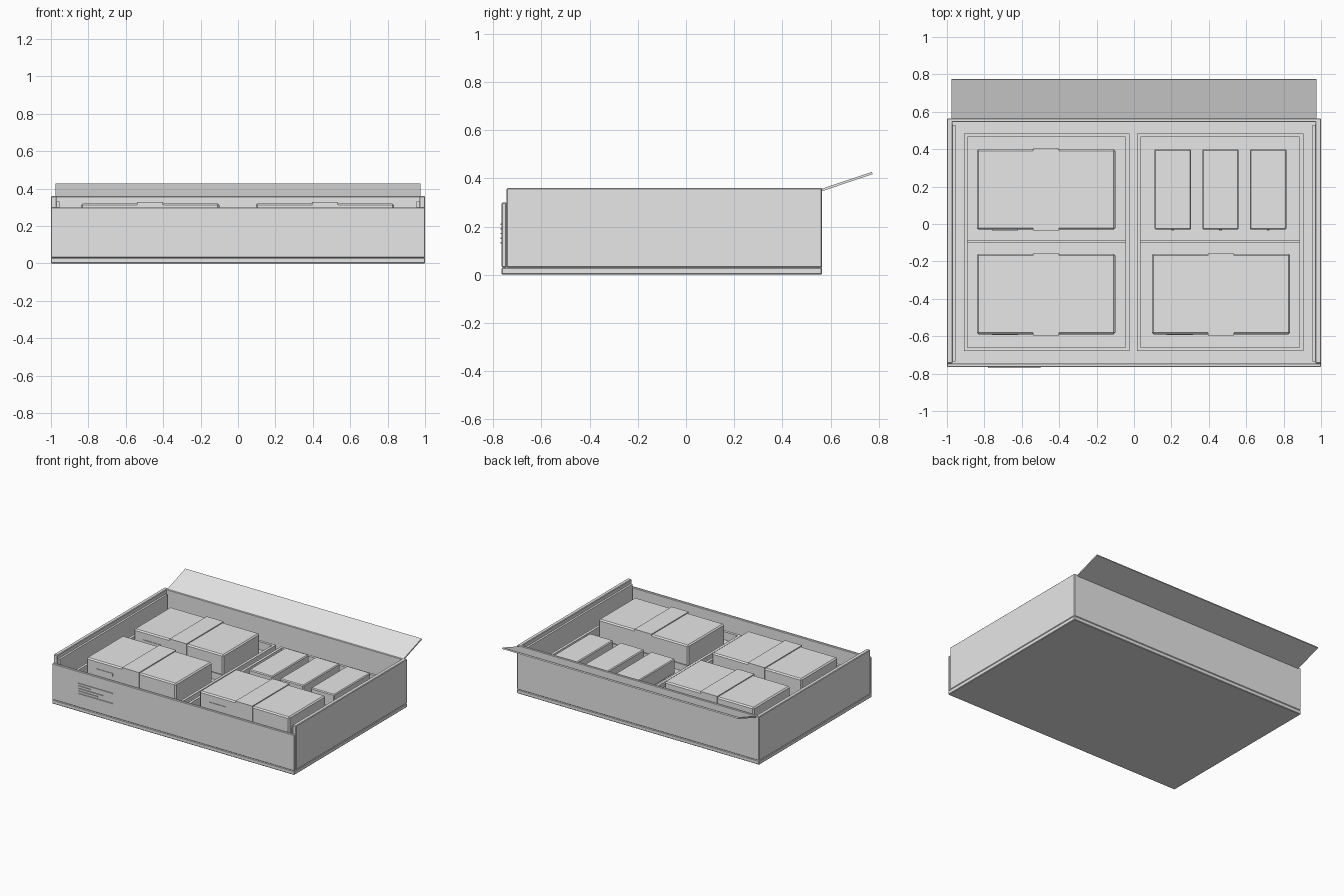
import bpy
from math import atan2, hypot
from mathutils import Matrix

cube = bpy.data.objects.get("Cube")
if cube:
    bpy.data.objects.remove(cube, do_unlink=True)

grey = bpy.data.materials.new("light grey")
grey.use_nodes = True
COLOUR = (0.8, 0.8, 0.8, 1)
grey.diffuse_color = COLOUR
grey.node_tree.nodes["Principled BSDF"].inputs["Base Color"].default_value = COLOUR


def block(name, x, y, z, bevel=0.0):
    """Box between the given (low, high) limits, with an optional small chamfer."""
    bpy.ops.mesh.primitive_cube_add(size=1)
    ob = bpy.context.object
    ob.name = name
    centre = Matrix.Translation([sum(r) / 2 for r in (x, y, z)])
    size = Matrix.Diagonal([r[1] - r[0] for r in (x, y, z)] + [1])
    ob.data.transform(centre @ size)
    ob.data.materials.append(grey)
    if bevel:
        mod = ob.modifiers.new("chamfer", "BEVEL")
        mod.width = bevel
        mod.segments = 1
    return ob


LEFT, RIGHT, FRONT, BACK = -1.0, 1.0, -0.765, 0.565
BASE, RIM, TRAY_FLOOR = 0.03, 0.22, 0.16

# Outer case
block("case_base", (LEFT, RIGHT), (FRONT, BACK), (0, BASE), 0.004)
block("front_panel", (LEFT, RIGHT), (FRONT, -0.745), (BASE, 0.30), 0.004)
block("back_panel", (LEFT, RIGHT), (0.545, BACK), (BASE, 0.36), 0.004)
for side, s in (("left", 1), ("right", -1)):
    block(side + "_panel", sorted((s * 0.97, s)), (-0.745, BACK), (BASE, 0.36), 0.004)
    block(side + "_liner", sorted((s * 0.955, s * 0.97)), (-0.735, 0.53), (BASE, 0.33))

# Open lid flap hinged on the back panel
dy, dz = 0.208, 0.07
flap = block("lid_flap", (-0.975, 0.975), (0, hypot(dy, dz)), (-0.005, 0.005))
flap.data.transform(Matrix.Translation((0, BACK, 0.352)) @ Matrix.Rotation(atan2(dz, dy), 4, "X"))


# Two trays, each with a rim and a cross divider
def tray(side, x0, x1):
    y0, y1, t = -0.68, 0.485, 0.02
    block(side + "_tray_floor", (x0 + t, x1 - t), (y0 + t, y1 - t), (BASE, TRAY_FLOOR))
    block(side + "_tray_outer_rim", (x0, x0 + t), (y0, y1), (BASE, RIM))
    block(side + "_tray_inner_rim", (x1 - t, x1), (y0, y1), (BASE, RIM))
    for end, y in (("front", y0), ("back", y1 - t)):
        block(f"{side}_tray_{end}_rim", (x0 + t, x1 - t), (y, y + t), (BASE, RIM))
    block(side + "_tray_divider", (x0 + t, x1 - t), (-0.1, -0.088), (TRAY_FLOOR, RIM - 0.01))


tray("right", -0.91, -0.025)
tray("left", 0.015, 0.905)


# Large cartons with a wrapped band and a thin front label
def carton(name, x, y):
    w, d, top = 0.74, 0.43, 0.32
    block(name, (x, x + w), (y, y + d), (TRAY_FLOOR, top), 0.009)
    block(name + "_band", (x + 0.3, x + 0.44), (y - 0.006, y + d + 0.003),
          (TRAY_FLOOR, top + 0.007))
    block(name + "_label", (x + 0.08, x + 0.22), (y - 0.004, y), (0.235, 0.26))


carton("back_right_carton", -0.84, -0.03)
carton("front_right_carton", -0.84, -0.59)
carton("front_left_carton", 0.095, -0.59)

# Row of three small cartons
for i, x in enumerate((0.11, 0.365, 0.62)):
    block(f"small_carton_{i + 1}", (x, x + 0.195), (-0.03, 0.40), (TRAY_FLOOR, 0.27), 0.006)
    block(f"small_carton_tab_{i + 1}", (x + 0.09, x + 0.105), (-0.034, -0.03), (0.22, 0.235))

# Thin raised stripes on the front panel
for i in range(5):
    z = 0.13 + i * 0.019
    length = (0.28, 0.16, 0.2, 0.1, 0.28)[i]
    block(f"front_stripe_{i + 1}", (-0.78, -0.78 + length), (FRONT - 0.006, FRONT), (z, z + 0.006))
